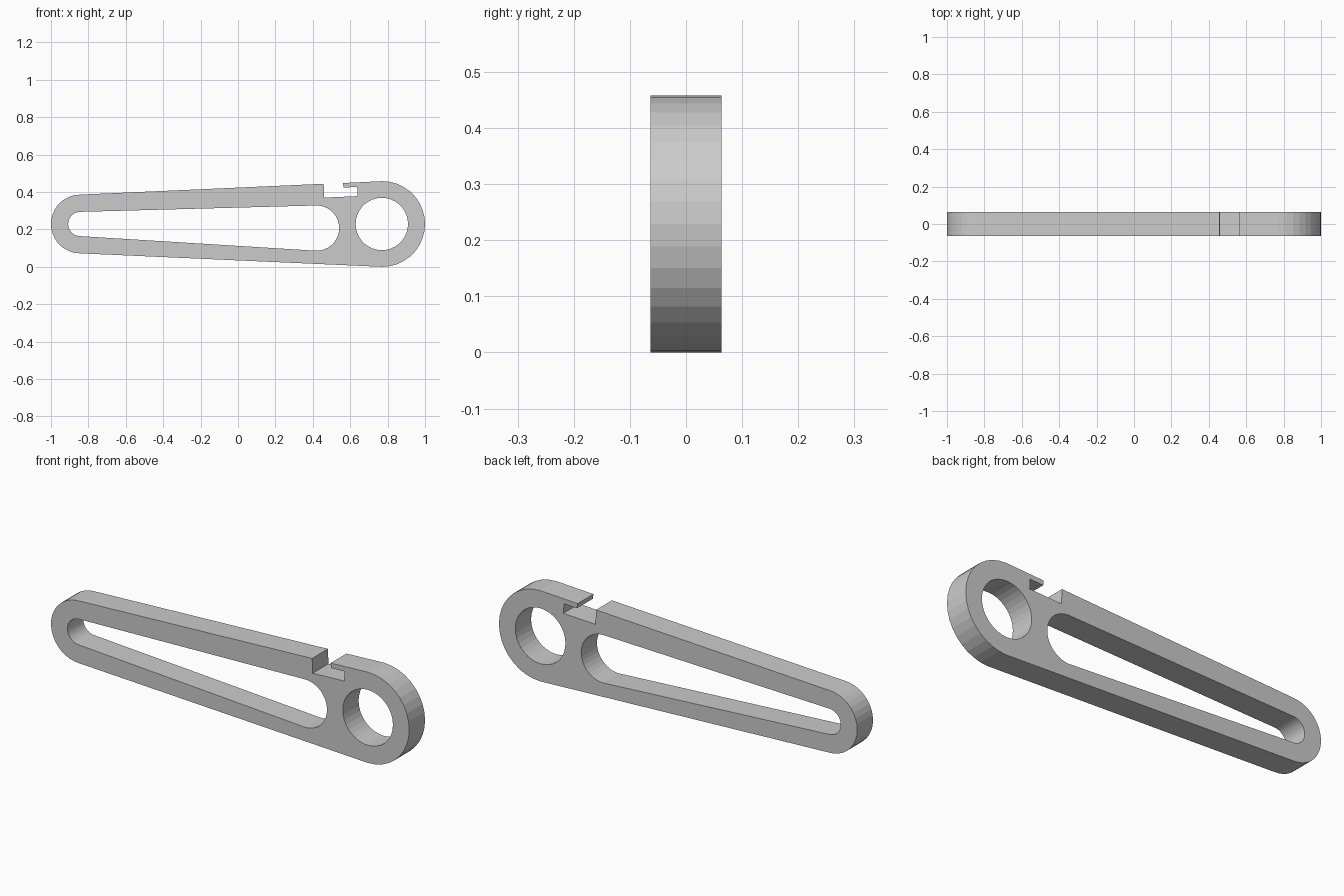
import bpy, bmesh
from math import cos, sin, radians
from mathutils import Vector

cube = bpy.data.objects.get("Cube")
if cube:
    bpy.data.objects.remove(cube)

HALF = 0.063   # half thickness
MID = 0.229    # height of the bar's centre line


def arc(cx, cz, r, start, end):
    """Points on an arc in 10 degree steps, both ends included."""
    return [(cx + r * cos(radians(a)), cz + r * sin(radians(a)))
            for a in range(start, end + 1, 10)]


# Outline: large round end, hooked notch in the top edge, small round end
notch = [(0.561, 0.448), (0.564, 0.424), (0.637, 0.427), (0.64, 0.378),
         (0.461, 0.37), (0.458, 0.444)]
outline = arc(0.771, MID, 0.229, -90, 90) + notch + arc(-0.843, MID, 0.157, 90, 270)

# Openings: long tapered slot and round eye
slot = arc(0.42, 0.207, 0.121, -90, 90) + arc(-0.843, MID, 0.065, 90, 270)
eye = arc(0.769, MID, 0.14, 0, 350)

# Fill the profile and extrude it through the thickness
bm = bmesh.new()
edges = []
for loop in (outline, slot, eye):
    verts = [bm.verts.new((x, -HALF, z)) for x, z in loop]
    edges += [bm.edges.new((v, verts[i - 1])) for i, v in enumerate(verts)]
bmesh.ops.triangle_fill(bm, edges=edges, use_beauty=True, normal=Vector((0, -1, 0)))
ext = bmesh.ops.extrude_face_region(bm, geom=bm.faces[:], use_keep_orig=True)
moved = [g for g in ext["geom"] if isinstance(g, bmesh.types.BMVert)]
bmesh.ops.translate(bm, verts=moved, vec=(0, 2 * HALF, 0))
bmesh.ops.recalc_face_normals(bm, faces=bm.faces[:])

mesh = bpy.data.meshes.new("lever_arm")
bm.to_mesh(mesh)
bm.free()
arm = bpy.data.objects.new("lever_arm", mesh)
bpy.context.collection.objects.link(arm)

# Plain grey material
grey = bpy.data.materials.new("light_grey")
grey.use_nodes = True
colour = (0.6, 0.6, 0.6, 1)
grey.diffuse_color = colour
grey.node_tree.nodes["Principled BSDF"].inputs["Base Color"].default_value = colour
mesh.materials.append(grey)
